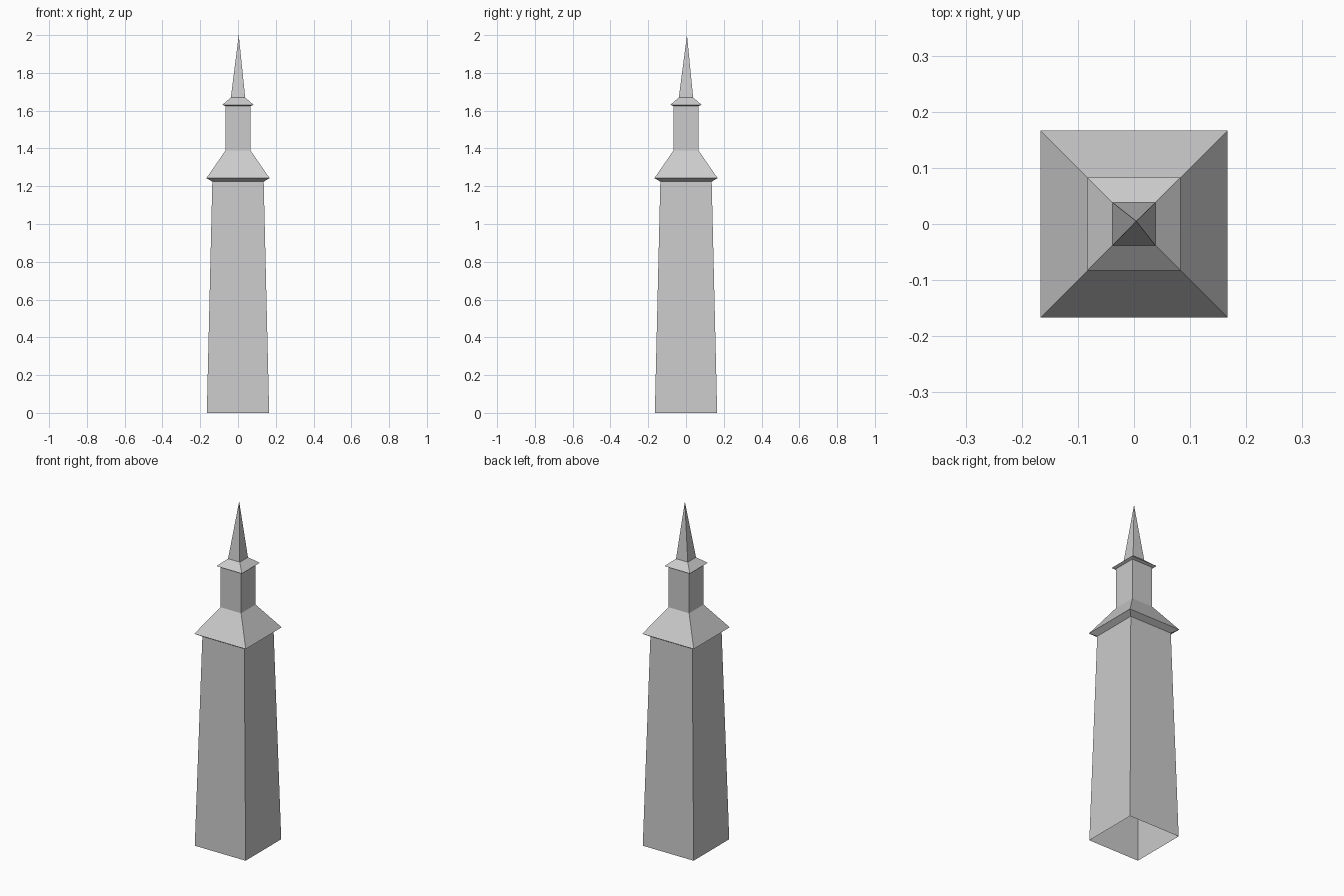
import bpy
import bmesh

cube = bpy.data.objects.get("Cube")
if cube:
    bpy.data.objects.remove(cube, do_unlink=True)

GREY = (0.6, 0.6, 0.6, 1.0)
stone = bpy.data.materials.new("stone_grey")
stone.use_nodes = True
stone.diffuse_color = GREY
stone.node_tree.nodes["Principled BSDF"].inputs["Base Color"].default_value = GREY


def square_shell(name, profile, apex=None):
    """Join square rings of (half width, height); open below, optional point on top."""
    bm = bmesh.new()
    rings = [[bm.verts.new((sx * r, sy * r, z))
              for sx, sy in ((-1, -1), (1, -1), (1, 1), (-1, 1))]
             for r, z in profile]
    for low, high in zip(rings, rings[1:]):
        for i in range(4):
            j = (i + 1) % 4
            bm.faces.new((low[i], low[j], high[j], high[i]))
    if apex:
        tip = bm.verts.new(apex)
        for i in range(4):
            bm.faces.new((rings[-1][i], rings[-1][(i + 1) % 4], tip))
    mesh = bpy.data.meshes.new(name)
    bm.to_mesh(mesh)
    bm.free()
    mesh.materials.append(stone)
    obj = bpy.data.objects.new(name, mesh)
    bpy.context.collection.objects.link(obj)
    return obj


# Tapered shaft, open underneath
square_shell("tower_shaft", [(0.165, 0), (0.136, 1.224)])
# Sloping soffit and hipped roof
square_shell("lower_roof", [(0.136, 1.224), (0.167, 1.243), (0.067, 1.388)])
# Straight lantern stage
square_shell("lantern", [(0.067, 1.388), (0.067, 1.624)])
# Small flared cap
square_shell("upper_roof", [(0.067, 1.624), (0.083, 1.631), (0.038, 1.669)])
# Spire with a slightly off-centre tip
square_shell("spire", [(0.038, 1.669)], apex=(0.004, 0.005, 2.0))
